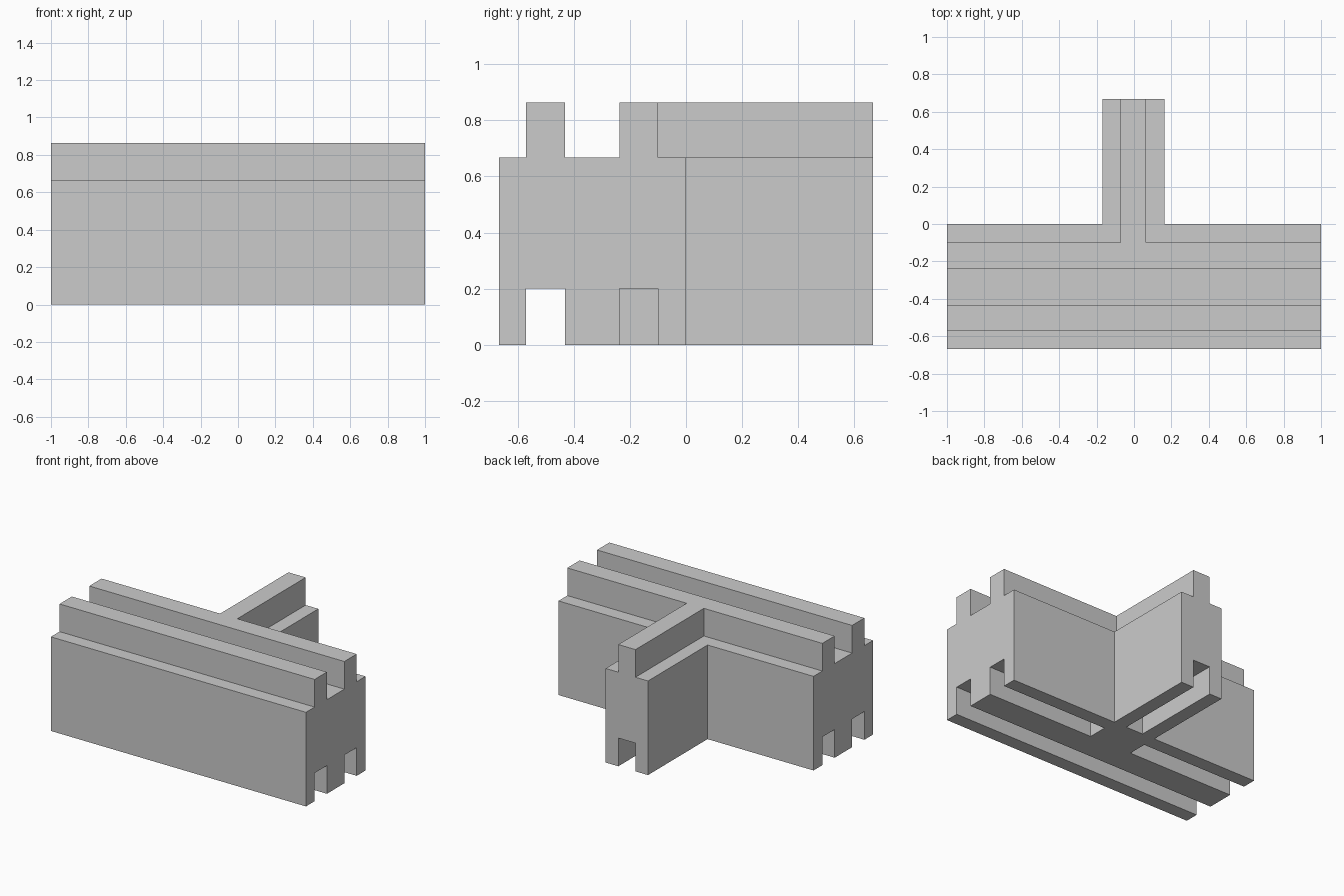
import bpy, bmesh

if "Cube" in bpy.data.objects:
    bpy.data.objects.remove(bpy.data.objects["Cube"])

# Main dimensions
BODY_TOP, RIDGE_TOP, GROOVE = 0.667, 0.863, 0.2
FRONT, BACK = -0.667, 0.667
STEM_L, STEM_R = -0.169, 0.163
RIB_L, RIB_R = -0.071, 0.064
RAIL_A, RAIL_B = (-0.57, -0.432), (-0.237, -0.099)


def prism(name, outline, z0, z1):
    """Extrude a counter-clockwise outline from z0 to z1."""
    bm = bmesh.new()
    face = bm.faces.new([bm.verts.new((x, y, z0)) for x, y in outline])
    ext = bmesh.ops.extrude_face_region(bm, geom=[face])
    for v in ext["geom"]:
        if isinstance(v, bmesh.types.BMVert):
            v.co.z = z1
    bmesh.ops.recalc_face_normals(bm, faces=bm.faces)
    mesh = bpy.data.meshes.new(name)
    bm.to_mesh(mesh)
    bm.free()
    obj = bpy.data.objects.new(name, mesh)
    bpy.context.collection.objects.link(obj)
    return obj


def rect(x0, x1, y0, y1):
    return [(x0, y0), (x1, y0), (x1, y1), (x0, y1)]


def tee(y0, y1, left, right):
    """T outline: a full-width bar with a stem reaching the back."""
    return [(-1, y0), (1, y0), (1, y1), (right, y1), (right, BACK),
            (left, BACK), (left, y1), (-1, y1)]


def combine(target, tool, operation):
    mod = target.modifiers.new(tool.name, 'BOOLEAN')
    mod.operation, mod.solver, mod.object = operation, 'EXACT', tool
    bpy.context.view_layer.objects.active = target
    bpy.ops.object.modifier_apply(modifier=mod.name)
    bpy.data.objects.remove(tool)


# T-shaped block
block = prism("tee_block", tee(FRONT, 0, STEM_L, STEM_R), 0, BODY_TOP)

# Raised rails on top: a straight one and a T-shaped one
combine(block, prism("front_rail", rect(-1, 1, *RAIL_A), 0.5, RIDGE_TOP), 'UNION')
combine(block, prism("tee_rail", tee(*RAIL_B, RIB_L, RIB_R), 0.5, RIDGE_TOP), 'UNION')

# Matching grooves underneath; the junction of the T stays solid
grooves = [
    rect(-1.1, 1.1, *RAIL_A),
    rect(-1.1, STEM_L, *RAIL_B),
    rect(STEM_R, 1.1, *RAIL_B),
    rect(RIB_L, RIB_R, 0, BACK + 0.1),
]
for i, outline in enumerate(grooves):
    combine(block, prism(f"groove_{i}", outline, -0.1, GROOVE), 'DIFFERENCE')
